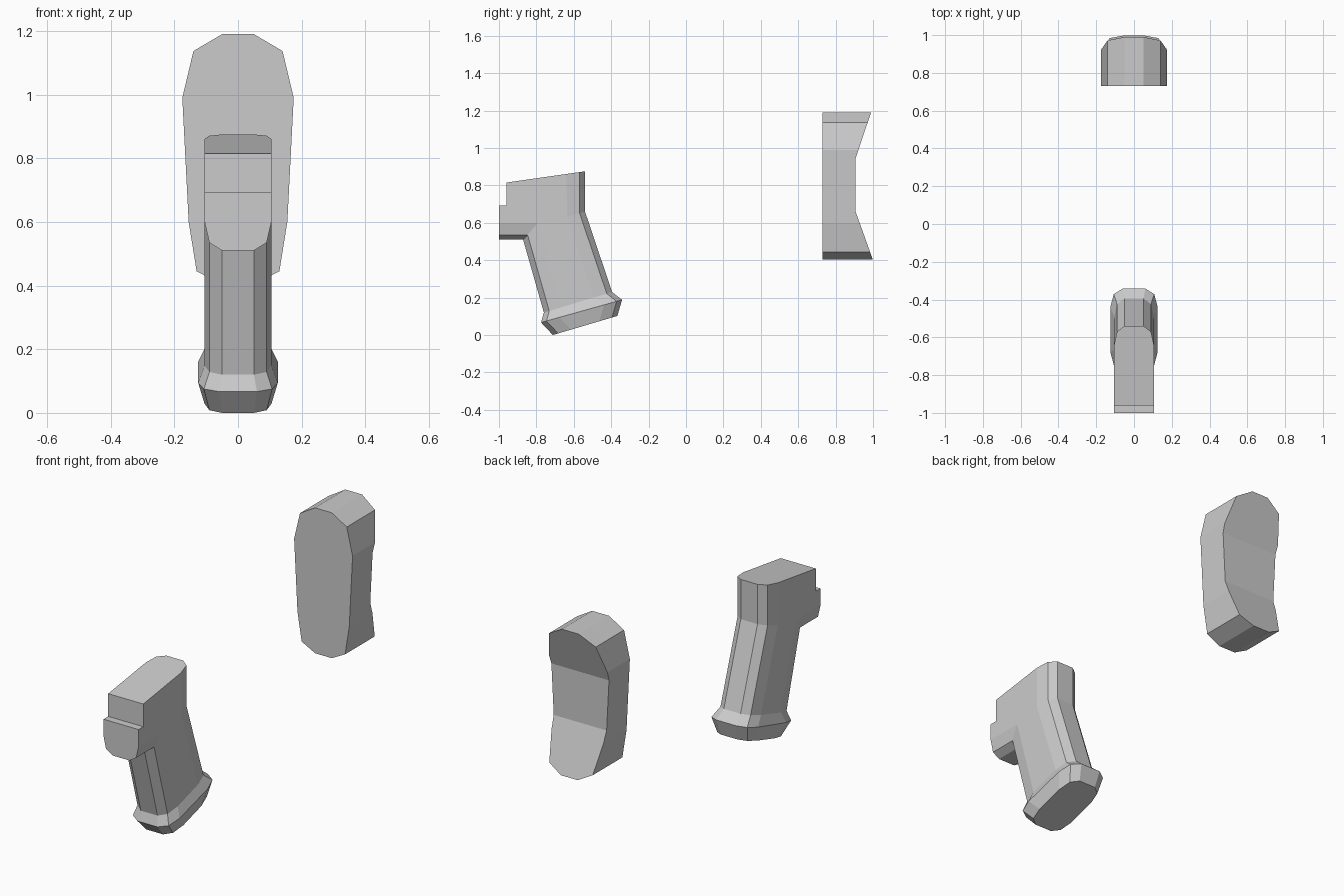
import bpy, bmesh
from mathutils import Vector

if "Cube" in bpy.data.objects:
    bpy.data.objects.remove(bpy.data.objects["Cube"])


def make_object(name, bm):
    bmesh.ops.recalc_face_normals(bm, faces=bm.faces)
    mesh = bpy.data.meshes.new(name)
    bm.to_mesh(mesh)
    bm.free()
    obj = bpy.data.objects.new(name, mesh)
    bpy.context.collection.objects.link(obj)
    return obj


def loft(name, rings):
    """Skin a stack of closed rings and cap both ends."""
    bm = bmesh.new()
    loops = [[bm.verts.new(p) for p in ring] for ring in rings]
    n = len(loops[0])
    for a, b in zip(loops, loops[1:]):
        for i in range(n):
            j = (i + 1) % n
            bm.faces.new((a[i], a[j], b[j], b[i]))
    bm.faces.new(loops[0])
    bm.faces.new(loops[-1])
    return make_object(name, bm)


def apply_boolean(obj, other, operation):
    mod = obj.modifiers.new(operation.title(), 'BOOLEAN')
    mod.operation = operation
    mod.solver = 'EXACT'
    mod.object = other
    bpy.context.view_layer.objects.active = obj
    bpy.ops.object.modifier_apply(modifier=mod.name)
    bpy.data.objects.remove(other)


def two_view_solid(name, half_front, side):
    """Mirrored front outline (x, z) intersected with a side outline (y, z)."""
    outline = half_front + [(-x, z) for x, z in reversed(half_front)]
    ys = [p[0] for p in side]
    y_range = (min(ys) - 0.05, max(ys) + 0.05)
    obj = loft(name, [[(x, y, z) for x, z in outline] for y in y_range])
    cutter = loft(name + "_cutter", [[(x, y, z) for y, z in side] for x in (-0.4, 0.4)])
    apply_boolean(obj, cutter, 'INTERSECT')
    return obj


# Shoulder pad with a hollowed rear face
two_view_solid(
    "shoulder_pad",
    [(0.05, 1.19), (0.14, 1.137), (0.175, 0.99), (0.155, 0.6), (0.13, 0.445), (0.05, 0.403)],
    [(0.73, 0.38), (1.007, 0.38), (0.905, 0.665), (0.905, 0.94), (0.998, 1.215), (0.73, 1.215)])


# Rounded cross-section of the grip between a front and a rear point
def grip_ring(front, back, width):
    f, b = Vector((0, *front)), Vector((0, *back))
    d = (b - f).normalized()
    half = [(0.05, f), (0.09, f + d * 0.03), (0.105, f + d * 0.1),
            (0.105, b - d * 0.1), (0.09, b - d * 0.03), (0.05, b)]
    k = width / 0.105
    right = [(x * k, p.y, p.z) for x, p in half]
    return right + [(-x, y, z) for x, y, z in reversed(right)]


def top_z(y):
    return 0.815 + (y + 0.96) / 7


# Raked handle with flared foot
grip = loft("hand_grip", [
    grip_ring((-0.712, 0.0), (-0.367, 0.102), 0.105),
    grip_ring((-0.775, 0.067), (-0.342, 0.188), 0.125),
    grip_ring((-0.76, 0.12), (-0.395, 0.23), 0.105),
    grip_ring((-0.885, 0.56), (-0.54, 0.66), 0.105),
    grip_ring((-0.885, top_z(-0.885)), (-0.54, top_z(-0.54)), 0.105)])

# Stepped mounting block at the front of the grip
block = two_view_solid(
    "mounting_block",
    [(0.105, 0.95), (0.105, 0.6), (0.09, 0.535), (0.05, 0.51)],
    [(-1.0, 0.45), (-1.0, 0.692), (-0.96, 0.692), (-0.96, 0.815),
     (-0.74, top_z(-0.74)), (-0.74, 0.45)])
apply_boolean(grip, block, 'UNION')
